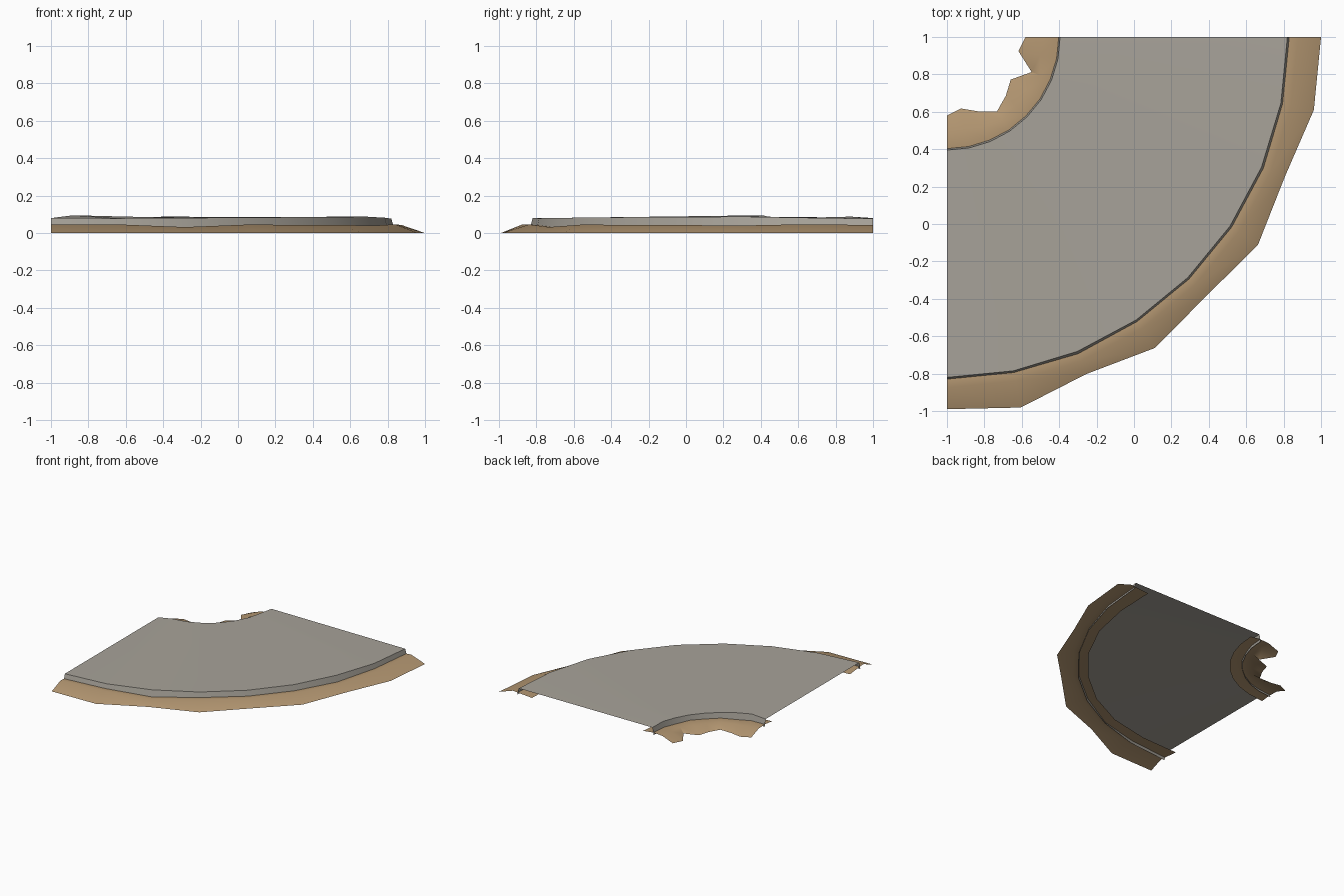
import bpy, bmesh, math

cube = bpy.data.objects.get("Cube")
if cube:
    bpy.data.objects.remove(cube, do_unlink=True)

SEGMENTS = 8  # quarter turn about the back right corner


def material(name, colour):
    mat = bpy.data.materials.new(name)
    mat.use_nodes = True
    mat.diffuse_color = (*colour, 1)
    bsdf = mat.node_tree.nodes["Principled BSDF"]
    bsdf.inputs["Base Color"].default_value = (*colour, 1)
    bsdf.inputs["Roughness"].default_value = 0.9
    return mat


def at(value, i):
    """A ring value is either constant or given per step of the turn."""
    return value[i] if isinstance(value, (list, tuple)) else value


def curved_strip(name, rings, mat):
    """Loft rings of (radius, height), inside to outside, round the turn."""
    bm = bmesh.new()
    rows = []
    for radius, height in rings:
        row = []
        for i in range(SEGMENTS + 1):
            a = math.pi / 2 * i / SEGMENTS
            r = at(radius, i)
            row.append(bm.verts.new((-1 + r * math.sin(a), 1 - r * math.cos(a), at(height, i))))
        rows.append(row)
    for inner, outer in zip(rows, rows[1:]):
        for i in range(SEGMENTS):
            bm.faces.new((inner[i], outer[i], outer[i + 1], inner[i + 1]))
    mesh = bpy.data.meshes.new(name)
    bm.to_mesh(mesh)
    bm.free()
    mesh.materials.append(mat)
    obj = bpy.data.objects.new(name, mesh)
    bpy.context.collection.objects.link(obj)
    bpy.ops.object.select_all(action='DESELECT')
    obj.select_set(True)
    bpy.context.view_layer.objects.active = obj
    bpy.ops.object.shade_smooth_by_angle(angle=math.radians(30))
    return obj


stone = material("warm grey paving", (0.39, 0.365, 0.32))
earth = material("sandy earth", (0.45, 0.305, 0.165))

# Paved surface with its short side walls, slightly uneven
inner_top = [0.08, 0.095, 0.088, 0.084, 0.082, 0.083, 0.084, 0.088, 0.08]
outer_top = [0.08, 0.079, 0.081, 0.083, 0.085, 0.086, 0.088, 0.082, 0.077]
curved_strip("road", [(0.594, 0.022), (0.605, inner_top),
                      (1.82, outer_top), (1.835, 0.022)], stone)

# Earth bank on the outside, tucked under the paving, ragged at the foot
bank_top = [0.043, 0.043, 0.029, 0.042, 0.041, 0.04, 0.037, 0.044, 0.04]
ragged = [1.99, 2.02, 1.95, 2.0, 1.96, 2.0, 1.955, 2.0, 2.0]
tuck = [1.70, 1.72, 1.75, 1.76, 1.76, 1.76, 1.75, 1.72, 1.70]
curved_strip("outer_bank", [(tuck, 0.03), (1.83, bank_top),
                            (1.875, [z + 0.003 for z in bank_top]), (ragged, 0)], earth)

# Earth bank on the inside of the bend
ragged = [0.42, 0.39, 0.43, 0.48, 0.445, 0.41, 0.49, 0.39, 0.42]
bank_top = [0.04, 0.043, 0.036, 0.041, 0.038, 0.042, 0.037, 0.042, 0.04]
curved_strip("inner_bank", [(ragged, 0), ([r * 0.3 + 0.39 for r in ragged], 0.036),
                            (0.60, bank_top), (0.69, 0.03)], earth)
